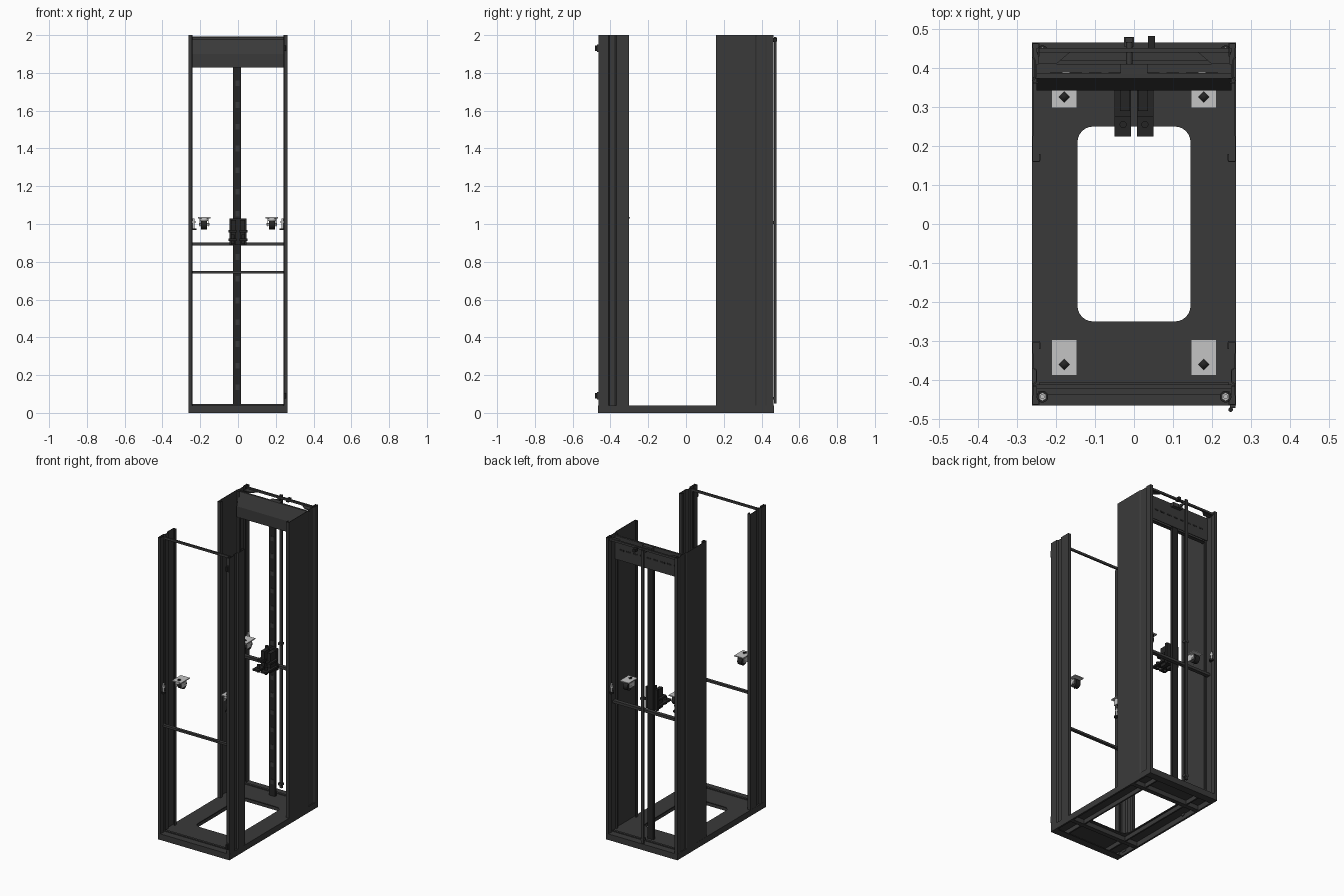
import bpy, bmesh, math
from mathutils import Vector, Matrix

if "Cube" in bpy.data.objects:
    bpy.data.objects.remove(bpy.data.objects["Cube"])


def material(name, value, rough=0.6):
    m = bpy.data.materials.new(name)
    m.use_nodes = True
    color = (value, value, value, 1)
    m.diffuse_color = color
    node = m.node_tree.nodes["Principled BSDF"]
    node.inputs["Base Color"].default_value = color
    node.inputs["Roughness"].default_value = rough
    return m


DARK = material("dark grey steel", 0.042)
BLACK = material("black", 0.018)
LIGHT = material("light grey metal", 0.55)


def finish(name, bm, mat):
    bmesh.ops.recalc_face_normals(bm, faces=bm.faces)
    mesh = bpy.data.meshes.new(name)
    bm.to_mesh(mesh)
    bm.free()
    mesh.materials.append(mat)
    ob = bpy.data.objects.new(name, mesh)
    bpy.context.collection.objects.link(ob)
    return ob


def box(name, x, y, z, mat=DARK):
    """Box from (low, high) ranges on each axis."""
    bm = bmesh.new()
    bmesh.ops.create_cube(bm, size=1)
    for v in bm.verts:
        v.co = Vector([(r[0] + r[1]) / 2 + c * (r[1] - r[0]) for r, c in zip((x, y, z), v.co)])
    return finish(name, bm, mat)


def cylinder(name, center, radius, depth, axis="Z", mat=DARK, sides=20):
    bm = bmesh.new()
    bmesh.ops.create_cone(bm, cap_ends=True, segments=sides, radius1=radius, radius2=radius, depth=depth)
    if axis != "Z":
        turn = Matrix.Rotation(math.pi / 2, 4, "Y" if axis == "X" else "X")
        bmesh.ops.transform(bm, matrix=turn, verts=bm.verts)
    bmesh.ops.translate(bm, vec=center, verts=bm.verts)
    for f in bm.faces:
        f.smooth = len(f.verts) == 4
    return finish(name, bm, mat)


def folded_sheet(name, points, vector, thickness=0.004):
    """Bent sheet metal: an open path swept along a vector."""
    bm = bmesh.new()
    rows = [(bm.verts.new(p), bm.verts.new(Vector(p) + Vector(vector))) for p in points]
    for a, b in zip(rows, rows[1:]):
        bm.faces.new((a[0], b[0], b[1], a[1]))
    ob = finish(name, bm, DARK)
    mod = ob.modifiers.new("sheet thickness", "SOLIDIFY")
    mod.thickness = thickness
    mod.offset = 0
    return ob


# Base plate with a rounded opening
def rounded_rectangle(half_x, half_y, radius, steps=6):
    pts = []
    for i, (sx, sy) in enumerate(((1, 1), (-1, 1), (-1, -1), (1, -1))):
        for k in range(steps + 1):
            a = (i + k / steps) * math.pi / 2
            pts.append((sx * (half_x - radius) + radius * math.cos(a),
                        sy * (half_y - radius) + radius * math.sin(a)))
    return pts


bm = bmesh.new()
outer = [(0.258, 0.46), (-0.258, 0.46), (-0.258, -0.46), (0.258, -0.46)]
edges = []
for loop in (outer, rounded_rectangle(0.145, 0.25, 0.04)):
    vs = [bm.verts.new((x, y, 0.034)) for x, y in loop]
    edges += [bm.edges.new((vs[i - 1], vs[i])) for i in range(len(vs))]
bmesh.ops.triangle_fill(bm, use_beauty=True, edges=edges)
flat = [f for f in bm.faces]
top = bmesh.ops.extrude_face_region(bm, geom=flat)
bmesh.ops.translate(bm, vec=(0, 0, 0.006), verts=[v for v in top["geom"] if isinstance(v, bmesh.types.BMVert)])
finish("base_plate", bm, DARK)

# Base skirt and underside ribs
for s, side in ((1, "left"), (-1, "right")):
    box(f"base_skirt_{side}", sorted((s * 0.25, s * 0.262)), (-0.465, 0.465), (0, 0.04))
    box(f"base_rib_{side}", sorted((s * 0.155, s * 0.165)), (-0.45, 0.45), (0.006, 0.035))
for s, end in ((1, "rear"), (-1, "front")):
    box(f"base_skirt_{end}", (-0.25, 0.25), sorted((s * 0.453, s * 0.465)), (0, 0.04))
    box(f"base_flange_{end}", (-0.25, 0.25), sorted((s * 0.415, s * 0.453)), (0, 0.004))
    box(f"base_cross_rib_{end}", (-0.25, 0.25), sorted((s * 0.27, s * 0.30)), (0.004, 0.035))
    box(f"base_sill_{end}", (-0.243, 0.243), sorted((s * 0.405, s * 0.42)), (0.038, 0.046))

# Corner posts: folded front channels and deep rear panels
front_path = [(0.244, -0.43), (0.244, -0.463), (0.26, -0.463), (0.26, -0.412), (0.25, -0.405),
              (0.25, -0.375), (0.26, -0.368), (0.26, -0.302), (0.242, -0.302), (0.242, -0.32)]
rear_path = [(0.244, 0.43), (0.244, 0.463), (0.26, 0.463), (0.26, 0.43), (0.254, 0.42),
             (0.254, 0.375), (0.26, 0.365), (0.26, 0.16), (0.242, 0.16), (0.242, 0.18)]
for s, side in ((1, "left"), (-1, "right")):
    for path, end in ((front_path, "front"), (rear_path, "rear")):
        folded_sheet(f"{end}_post_{side}", [(s * x, y, 0.02) for x, y in path], (0, 0, 1.98))
    # Inner mounting angles along the posts
    for y, end in ((-0.415, "front"), (0.375, "rear")):
        box(f"{end}_mounting_strip_{side}", sorted((s * 0.242, s * 0.259)), (y - 0.002, y + 0.002), (0.04, 1.99))
    box(f"rear_gusset_{side}", sorted((s * 0.245, s * 0.258)), (0.36, 0.364), (0.04, 1.99))

# Rear header: vertical fascia, sloped hood and back panel
folded_sheet("rear_header", [(-0.25, 0.37, 1.83), (-0.25, 0.345, 1.83), (-0.25, 0.345, 1.9),
                             (-0.25, 0.375, 1.985), (-0.25, 0.385, 1.985)], (0.5, 0, 0))
box("rear_header_back", (-0.25, 0.25), (0.383, 0.387), (1.83, 1.985))
for i in range(9):
    x = -0.2 + i * 0.05
    box(f"header_slot_{i + 1}", (x - 0.016, x + 0.016), (0.387, 0.389), (1.895, 1.905), BLACK)

# Frame crossbars
box("front_top_bar", (-0.25, 0.25), (-0.422, -0.412), (1.975, 1.99))
box("front_middle_bar", (-0.25, 0.25), (-0.438, -0.418), (0.738, 0.752))
box("rear_middle_bar", (-0.25, 0.25), (0.385, 0.41), (0.885, 0.902))
box("rear_top_bar", (-0.25, 0.25), (0.44, 0.452), (1.978, 1.992))
for s, side in ((1, "left"), (-1, "right")):
    bm = bmesh.new()
    corner = [(0.245, 0.41), (0.2, 0.41), (0.165, 0.44), (0.245, 0.44)]
    face = bm.faces.new([bm.verts.new((s * x, y, 1.976)) for x, y in corner])
    ext = bmesh.ops.extrude_face_region(bm, geom=[face])
    bmesh.ops.translate(bm, vec=(0, 0, 0.006), verts=[v for v in ext["geom"] if isinstance(v, bmesh.types.BMVert)])
    finish(f"rear_top_gusset_{side}", bm, DARK)

# Central rear mullion with a row of holes, and the door rod behind it
box("rear_mullion", (-0.026, 0.016), (0.362, 0.38), (0.04, 1.84), BLACK)
for i in range(15):
    z = 0.12 + i * 0.115
    box(f"mullion_hole_plate_{i + 1}", (-0.012, 0.008), (0.359, 0.362), (z, z + 0.03), DARK)
box("rear_rod", (-0.022, -0.004), (0.466, 0.478), (0.05, 1.99))
box("rod_top_bracket", (-0.035, 0.035), (0.385, 0.41), (1.96, 1.985))
cylinder("rod_top_link", (-0.012, 0.435, 1.972), 0.008, 0.07, "Y")
for z in (0.07, 1.0):
    box("rod_guide", (-0.026, 0.0), (0.455, 0.48), (z, z + 0.015))
box("rear_top_latch", (0.036, 0.054), (0.45, 0.482), (1.965, 1.985), BLACK)

# Twin cable clamps on the rear middle bar
box("clamp_backplate", (-0.045, 0.045), (0.345, 0.362), (0.89, 1.03), BLACK)
for s, side in ((1, "left"), (-1, "right")):
    xr = sorted((s * 0.008, s * 0.05))
    box(f"clamp_lower_tray_{side}", xr, (0.225, 0.345), (0.91, 0.922), BLACK)
    box(f"clamp_upper_tray_{side}", xr, (0.275, 0.345), (0.955, 0.967), BLACK)
    box(f"clamp_body_{side}", sorted((s * 0.01, s * 0.036)), (0.29, 0.345), (0.89, 1.02), BLACK)
    cylinder(f"clamp_bolt_{side}", (s * 0.028, 0.255, 0.92), 0.009, 0.05, "Z", BLACK)


# Casters and levelling feet
def caster(name, x, y):
    box(name + "_plate", (x - 0.033, x + 0.033), (y - 0.046, y + 0.046), (1.03, 1.036), LIGHT)
    bolt = cylinder(name + "_pivot", (0, 0, 0), 0.014, 0.004, "Z", BLACK, 4)
    bolt.location = (x, y - 0.018, 1.0355)
    cylinder(name + "_swivel", (x, y - 0.018, 1.024), 0.024, 0.014, "Z", LIGHT)
    for s in (-1, 1):
        box(name + "_fork", sorted((x + s * 0.02, x + s * 0.024)), (y - 0.03, y + 0.025), (0.988, 1.02), LIGHT)
    cylinder(name + "_wheel", (x, y + 0.012, 0.998), 0.027, 0.032, "X", BLACK, 24)
    cylinder(name + "_axle", (x, y + 0.012, 0.998), 0.006, 0.054, "X", LIGHT, 12)


for s, side in ((1, "left"), (-1, "right")):
    for y, end in ((0.344, "rear"), (-0.342, "front")):
        caster(f"{end}_caster_{side}", s * 0.179, y)
        foot_y = math.copysign(0.443, y)
        cylinder(f"{end}_foot_stem_{side}", (s * 0.235, foot_y, 1.0), 0.006, 0.06, "Z", LIGHT, 12)
        cylinder(f"{end}_foot_pad_{side}", (s * 0.235, foot_y, 0.972), 0.015, 0.01, "Z", BLACK)
        cylinder(f"{end}_foot_nut_{side}", (s * 0.235, foot_y, 1.01), 0.011, 0.01, "Z", LIGHT, 6)

# Door hinge pins on the front frame
for z in (0.09, 1.93):
    box("hinge_bracket", (0.246, 0.26), (-0.472, -0.463), (z - 0.02, z + 0.02))
    cylinder("hinge_pin", (0.248, -0.476, z), 0.006, 0.03, "Z", BLACK, 12)
